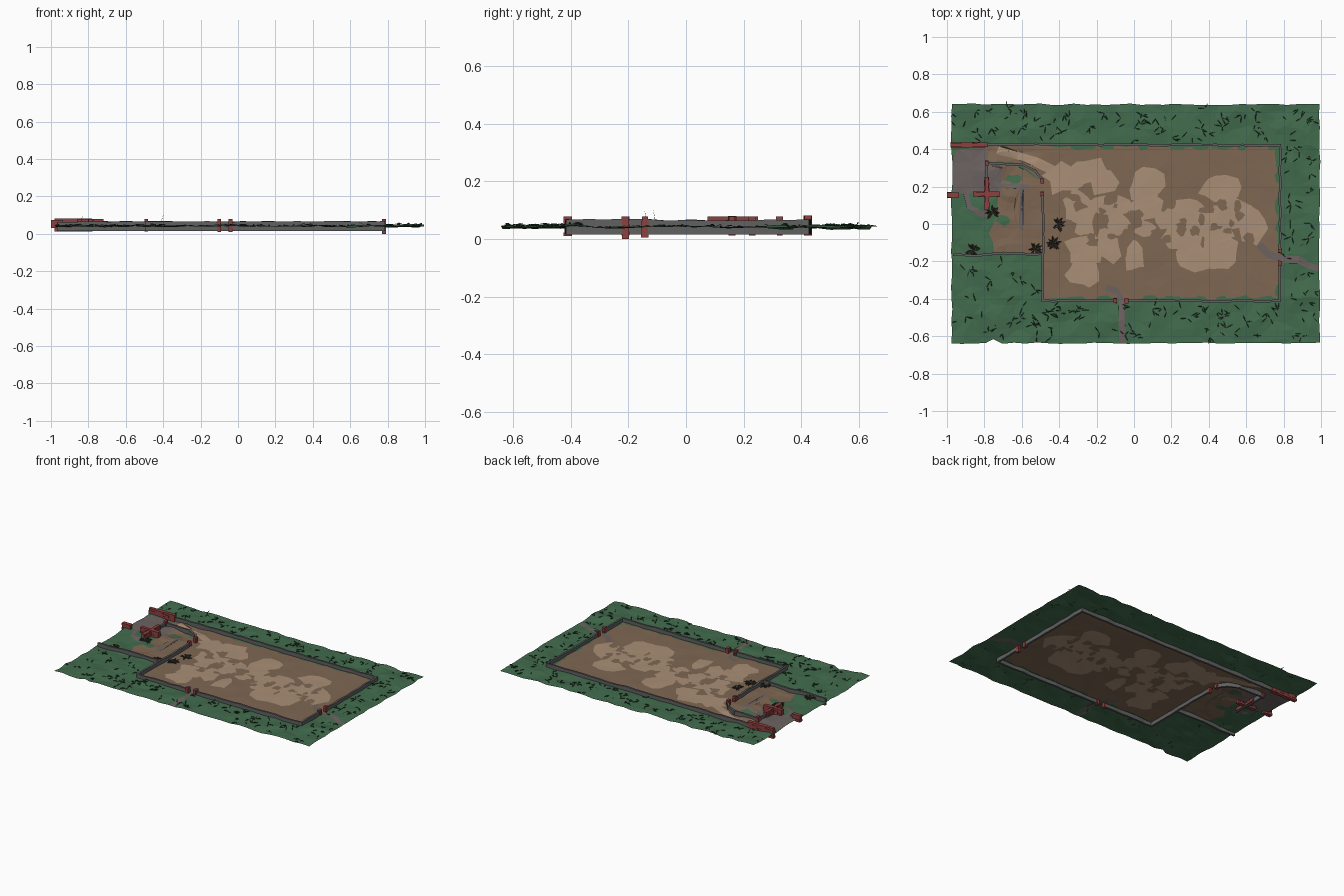
import bpy, math, random
from mathutils import Vector, noise
from mathutils.geometry import delaunay_2d_cdt

if "Cube" in bpy.data.objects:
    bpy.data.objects.remove(bpy.data.objects["Cube"])

random.seed(7)
R = random.uniform

def material(name, rgb):
    m = bpy.data.materials.new(name)
    m.diffuse_color = (*rgb, 1)
    m.use_nodes = True
    m.node_tree.nodes["Principled BSDF"].inputs["Base Color"].default_value = m.diffuse_color
    return m

GRASS, DIRT, SAND, PATH = range(4)
ground_mats = [material("grass", (.055, .15, .075)), material("dirt", (.21, .135, .085)),
               material("sand", (.40, .275, .185)), material("gravel", (.15, .125, .12))]
brick_mat = material("brick", (.27, .05, .05))
stone_mat = material("stone", (.12, .12, .12))
leaf_mat = material("leaf", (.025, .06, .03))
twig_mat = material("twig", (.07, .065, .045))

def build(name, verts, faces, mats):
    me = bpy.data.meshes.new(name)
    me.from_pydata(verts, [], faces)
    for m in mats:
        me.materials.append(m)
    ob = bpy.data.objects.new(name, me)
    bpy.context.collection.objects.link(ob)
    return me

# Ground regions as flat outlines
def blob(x, y, rx, ry, n=11, rough=.28):
    return [(x + rx * math.cos(a) * k, y + ry * math.sin(a) * k)
            for a, k in ((2 * math.pi * (i + R(-.3, .3)) / n, R(1 - rough, 1 + rough)) for i in range(n))]

def ribbon(pts, w):
    left, right = [], []
    for i, p in enumerate(pts):
        a, b = Vector(pts[max(i - 1, 0)]), Vector(pts[min(i + 1, len(pts) - 1)])
        d = (b - a).normalized()
        n = Vector((-d.y, d.x)) * w / 2 * R(.8, 1.2)
        left.append(tuple(Vector(p) + n))
        right.append(tuple(Vector(p) - n))
    return left + right[::-1]

def ragged(corners, step, j):
    out = []
    for a, b in zip(corners, corners[1:] + corners[:1]):
        a, b = Vector(a), Vector(b)
        n = max(1, round((b - a).length / step))
        out += [tuple(a.lerp(b, i / n) + Vector((R(-j, j), R(-j, j)))) for i in range(n)]
    return out

border = ragged([(-.975, -.637), (-.79, -.637), (-.75, -.615), (-.70, -.637), (.993, -.637),
                 (.993, .64), (-.975, .64)], .06, .004)
regions = [
    (DIRT, ragged([(-.485, -.40), (.77, -.40), (.77, .415), (-.79, .415), (-.79, .34), (-.62, .33),
                   (-.485, .23)], .05, .008)),
    (DIRT, ragged([(-.74, -.155), (-.485, -.155), (-.485, .23), (-.62, .32), (-.78, .32), (-.72, .1),
                   (-.77, -.05)], .05, .01))]
# Grass tongues creeping in along the walls
for x in (-.3, -.12, .05, .2, .33, .46, .6, .72):
    regions += [(GRASS, blob(x + R(-.04, .04), s, R(.03, .07), .016, 9)) for s in (.412, -.4)]
regions += [(GRASS, blob(.768, y, .014, R(.02, .05), 9)) for y in (-.36, -.02, .1, .25, .36)]
regions += [(GRASS, blob(-.64, .24, .05, .025)), (GRASS, blob(-.70, .02, .04, .03))]
# Sand
regions.append((SAND, ribbon([(-.73, .395), (-.62, .365), (-.52, .33), (-.44, .29), (-.36, .2)], .05)))
for b in [(-.37, .24, .10, .08), (-.24, .28, .12, .07), (-.16, .22, .08, .07), (-.30, .11, .09, .08),
          (-.28, .0, .07, .07), (-.13, .1, .10, .06), (-.08, .0, .08, .06), (-.26, -.14, .10, .09),
          (-.27, -.26, .09, .08), (-.14, -.12, .07, .09), (0, -.17, .055, .08), (.07, .2, .09, .09),
          (.08, .08, .09, .07), (.05, -.02, .06, .05), (.46, .2, .10, .08), (.3, .05, .12, .08),
          (.25, -.06, .09, .08), (.40, -.02, .13, .10), (.35, -.17, .13, .08), (.47, -.16, .09, .09),
          (.53, .06, .10, .08), (.63, -.02, .07, .09), (.19, .02, .07, .05)]:
    regions.append((SAND, blob(*b)))
for i in range(38):
    regions.append((DIRT, blob(R(-.35, .65), R(-.10, .14), R(.012, .045), R(.012, .035), 7, .4)))
# Paving and gravel paths
regions.append((PATH, ragged([(-.97, .17), (-.71, .16), (-.70, .30), (-.79, .31), (-.79, .405),
                              (-.96, .40)], .07, .008)))
for pts, w in [([(-.06, -.636), (-.065, -.52), (-.065, -.41), (-.09, -.36), (-.15, -.34)], .034),
               ([(.67, -.11), (.72, -.165), (.79, -.185), (.88, -.19), (.94, -.225), (.992, -.24)], .034),
               ([(-.72, .205), (-.62, .20), (-.56, .20)], .022), ([(-.6, .19), (-.605, -.03)], .018),
               ([(-.9, .17), (-.88, .09), (-.83, .06), (-.78, .05)], .03)]:
    regions.append((PATH, ribbon(pts, w)))

def inside(p, poly):
    hit = False
    for (x1, y1), (x2, y2) in zip(poly, poly[1:] + poly[:1]):
        if (y1 > p[1]) != (y2 > p[1]) and p[0] < (x2 - x1) * (p[1] - y1) / (y2 - y1) + x1:
            hit = not hit
    return hit

def ground_z(x, y):
    out = max(abs(x - .14) - .62, abs(y) - .40, 0)
    amp = .0025 + min(out, .1) * .09
    return .042 + amp * noise.noise(Vector((x * 9, y * 9, 3))) * 1.2

# Ground: one triangulated sheet cut along all region outlines
pts, edges = [], []
for poly in [border] + [r[1] for r in regions]:
    o, n = len(pts), len(poly)
    pts += [Vector(p) for p in poly]
    edges += [(o + i, o + (i + 1) % n) for i in range(n)]
step = .045
for i in range(43):
    for j in range(28):
        pts.append(Vector((-.95 + i * step + R(-.012, .012), -.61 + j * step + R(-.012, .012))))
v2, _, tris, *_ = delaunay_2d_cdt(pts, edges, [], 0, 1e-4)
faces, kinds = [], []
for t in tris:
    c = sum((v2[i] for i in t), Vector((0, 0))) / len(t)
    if inside(c, border):
        faces.append(t)
        kinds.append(next((k for k, poly in reversed(regions) if inside(c, poly)), GRASS))
me = build("ground", [(p.x, p.y, ground_z(p.x, p.y)) for p in v2], faces, ground_mats)
for p, k in zip(me.polygons, kinds):
    p.material_index = k

# Stone walls: slightly crooked strips with uneven tops
def stone_wall(name, path, t=.013, z0=.016, z1=.067):
    vs, fs = [], []
    for a, b in zip(path, path[1:]):
        a, b = Vector(a), Vector(b)
        d = (b - a).normalized()
        nrm = Vector((-d.y, d.x))
        a, b = a - d * t / 2, b + d * t / 2
        n = max(1, round((b - a).length / .07))
        o = len(vs)
        for i in range(n + 1):
            c = a.lerp(b, i / n) + nrm * (R(-.003, .003) if 0 < i < n else 0)
            top = z1 + R(-.004, .003)
            for s, z in ((-1, z0), (1, z0), (1, top), (-1, top)):
                q = c + nrm * s * t / 2
                vs.append((q.x, q.y, z))
        for i in range(n):
            k = o + i * 4
            fs += [(k + j, k + (j + 1) % 4, k + 4 + (j + 1) % 4, k + 4 + j) for j in range(4)]
        fs += [(o + 3, o + 2, o + 1, o), tuple(o + n * 4 + j for j in range(4))]
    build(name, vs, fs, [stone_mat])

stone_wall("north_east_wall", [(-.93, .427), (.78, .42), (.78, -.13)])
stone_wall("south_east_wall", [(.78, -.215), (.78, -.41), (-.03, -.41)])
stone_wall("south_west_wall", [(-.105, -.41), (-.487, -.41), (-.487, .155)])
stone_wall("side_yard_wall", [(-.49, -.16), (-.70, -.155), (-.85, -.17), (-.96, -.165)])
stone_wall("curved_wall", [(-.49, .235), (-.53, .285), (-.60, .32), (-.78, .327)])
stone_wall("courtyard_wall", [(-.787, .33), (-.787, .08)])

# Brickwork: staggered courses of slightly jittered bricks
def brickwork(name, a, b, z0, z1, t=.024):
    a, b = Vector(a), Vector(b)
    length, d = (b - a).length, (b - a).normalized()
    nrm = Vector((-d.y, d.x))
    rows = max(1, round((z1 - z0) / .014))
    n = max(1, round(length / .028))
    h, vs, fs = (z1 - z0) / rows, [], []
    for r in range(rows):
        cuts = [0] + [length * (i + (.5 if r % 2 else 0)) / n for i in range(0 if r % 2 else 1, n)] + [length]
        for u0, u1 in zip(cuts, cuts[1:]):
            o, w = len(vs), t / 2 + R(-.002, .003)
            for z in (z0 + h * r, z0 + h * (r + 1)):
                for u, s in ((u0, -1), (u1, -1), (u1, 1), (u0, 1)):
                    p = a + d * u + nrm * s * w
                    vs.append((p.x, p.y, z))
            fs += [tuple(o + i for i in f) for f in ((3, 2, 1, 0), (4, 5, 6, 7), (0, 1, 5, 4),
                                                     (1, 2, 6, 5), (2, 3, 7, 6), (3, 0, 4, 7))]
    build(name, vs, fs, [brick_mat])

def pier(name, x, y, z0=.008, z1=.078, w=.02):
    brickwork(name, (x - w / 2, y), (x + w / 2, y), z0, z1)

brickwork("north_brick_wall", (-.98, .423), (-.78, .423), .012, .082)
brickwork("courtyard_brick_wall", (-.787, .075), (-.787, .25), .022, .078)
brickwork("courtyard_cross_wall", (-.86, .16), (-.72, .16), .022, .08)
brickwork("west_gate_pier", (-1.0, .155), (-.935, .155), .03, .075)
for i, (x, y, z) in enumerate([(-.10, -.41, .010), (-.04, -.41, .010), (.78, -.143, .006), (.78, -.21, 0),
                               (-.49, .16, .012), (-.49, .23, .012), (-.787, .325, .012)]):
    pier(f"gate_pier_{i + 1}", x, y, z)

# Plants: pointed leaf blades fanned from a root
def blades(vs, fs, x, y, n, length, lift, width):
    z = ground_z(x, y)
    for _ in range(n):
        a, l = R(0, 2 * math.pi), length * R(.6, 1.1)
        d, s = Vector((math.cos(a), math.sin(a), 0)), Vector((-math.sin(a), math.cos(a), 0)) * width
        root = Vector((x, y, z))
        mid, tip = root + d * l * .55 + Vector((0, 0, lift * R(.5, 1))), root + d * l + Vector((0, 0, lift * R(0, .8)))
        o = len(vs)
        vs += [root, mid + s, tip, mid - s]
        fs += [(o, o + 1, o + 2), (o, o + 2, o + 3)]

vs, fs = [], []
while len(vs) < 1500:
    x, y = R(-.95, .97), R(-.61, .62)
    if not (-.52 < x < .80 and abs(y) < .44) and not (x < -.45 and -.17 < y < .44):
        blades(vs, fs, x, y, random.randint(1, 3), .045, .009, .0025)
build("grass_tufts", vs, fs, [leaf_mat])

vs, fs = [], []
for x, y in [(-.755, .06), (-.86, -.14), (-.53, -.135), (-.43, -.105), (-.405, .0)]:
    blades(vs, fs, x, y, 18, .042, .022, .006)
for x, y in [(-.84, -.13), (-.41, -.10)]:
    o = len(vs)
    vs += [Vector((x - .01, y, .042)), Vector((x - .006, y - .003, .042)), Vector((x + .012, y - .015, .105))]
    fs.append((o, o + 1, o + 2))
build("dry_shrubs", vs, fs, [twig_mat])
